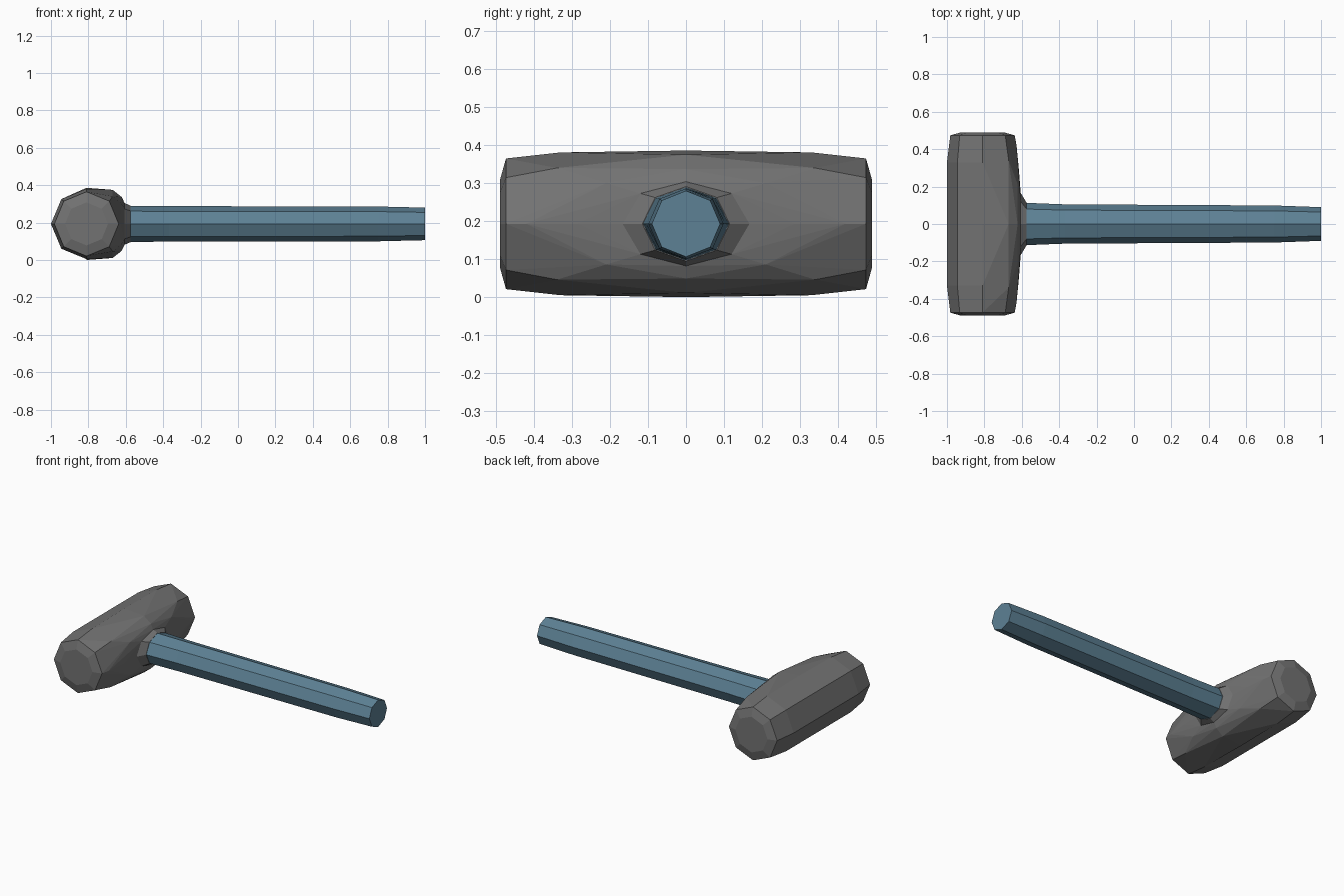
import bpy, bmesh, math

if "Cube" in bpy.data.objects:
    bpy.data.objects.remove(bpy.data.objects["Cube"])

CX, CZ = -0.81, 0.193   # head axis


def material(name, rgb):
    m = bpy.data.materials.new(name)
    m.diffuse_color = (*rgb, 1)
    m.use_nodes = True
    m.node_tree.nodes["Principled BSDF"].inputs["Base Color"].default_value = m.diffuse_color
    return m


stone = material("grey stone", (0.17, 0.17, 0.17))
blue = material("blue grip", (0.11, 0.22, 0.30))


def finish(name, bm, mat):
    bmesh.ops.recalc_face_normals(bm, faces=bm.faces)
    me = bpy.data.meshes.new(name)
    bm.to_mesh(me)
    bm.free()
    me.materials.append(mat)
    ob = bpy.data.objects.new(name, me)
    bpy.context.collection.objects.link(ob)
    return ob


def side_loop(top, diag, side):
    """Eight points around the handle axis; each input is (x, y, dz)."""
    pts = []
    for x, y, dz in (top, diag, side):
        for sy in (1, -1):
            for sz in (1, -1):
                pts.append((x, sy * y, CZ + sz * dz))
    pts = list(set(pts))
    return sorted(pts, key=lambda p: math.atan2(p[2] - CZ, p[1]))


def loft(name, loops, mat):
    bm = bmesh.new()
    rings = [[bm.verts.new(p) for p in loop] for loop in loops]
    for a, b in zip(rings, rings[1:]):
        for i in range(8):
            j = (i + 1) % 8
            bm.faces.new((a[i], a[j], b[j], b[i]))
    bm.faces.new(rings[0])
    bm.faces.new(rings[-1])
    return finish(name, bm, mat)


def oct_loop(x, ry, rz):
    k = math.sqrt(0.5)
    return side_loop((x, 0, rz), (x, ry * k, rz * k), (x, ry, 0))


# Head: octagonal barrel along y with a swollen side towards the handle
points = []
for y, r in ((0.49, 0.115), (0.474, 0.172)):
    for s in (1, -1):
        for i in range(8):
            a = i * math.pi / 4
            points.append((CX + r * math.cos(a), s * y, CZ + r * math.sin(a)))
for y, r in ((0.33, 0.188), (0, 0.193)):
    for s in ((1, -1) if y else (1,)):
        for i in range(2, 7):
            a = i * math.pi / 4
            points.append((CX + 0.19 * math.cos(a), s * y, CZ + r * math.sin(a)))
neck = side_loop((-0.606, 0, 0.111), (-0.606, 0.12, 0.08), (-0.606, 0.167, 0))
points += side_loop((-0.67, 0, 0.182), (-0.67, 0.34, 0.147), (-0.628, 0.42, 0))
points += side_loop((-0.622, 0, 0.144), (-0.622, 0.21, 0.107), (-0.615, 0.285, 0))
points += neck

bm = bmesh.new()
for p in points:
    bm.verts.new(p)
hull = bmesh.ops.convex_hull(bm, input=bm.verts)
loose = [v for v in bm.verts if not v.link_faces]
bmesh.ops.delete(bm, geom=loose, context='VERTS')
bmesh.ops.dissolve_limit(bm, angle_limit=math.radians(1.5),
                         verts=bm.verts, edges=bm.edges)
finish("hammer_head", bm, stone)

# Collar where the handle enters the head
loft("collar", [neck, oct_loop(-0.575, 0.115, 0.098)], stone)

# Handle, gently tapering towards the end
loft("handle", [oct_loop(-0.575, 0.113, 0.096), oct_loop(-0.37, 0.105, 0.095),
                oct_loop(0.75, 0.099, 0.093), oct_loop(1.0, 0.09, 0.087)], blue)
